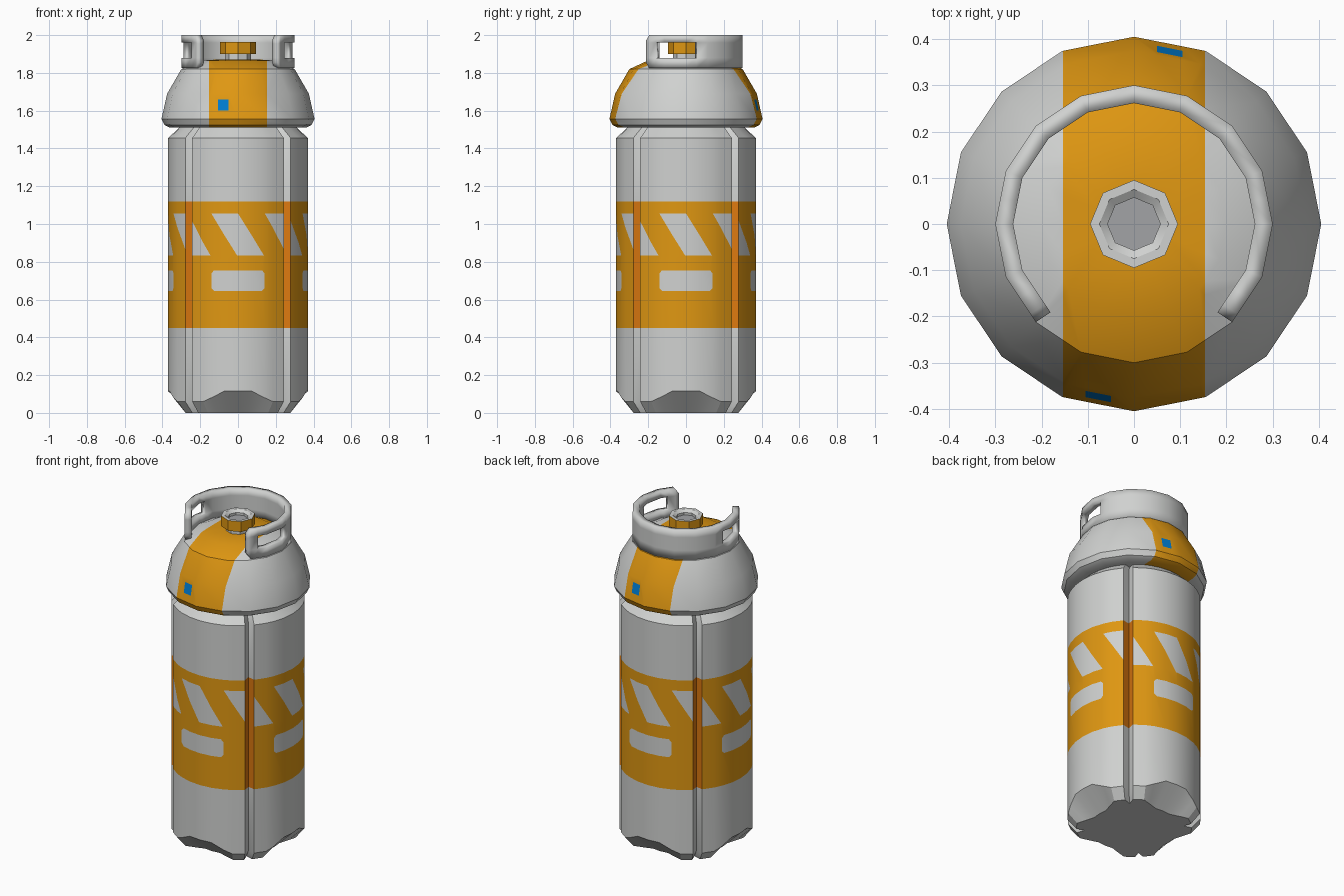
import bpy, bmesh, math
from mathutils import Vector

if "Cube" in bpy.data.objects:
    bpy.data.objects.remove(bpy.data.objects["Cube"])


def material(name, rgb):
    m = bpy.data.materials.new(name)
    m.diffuse_color = (*rgb, 1)
    m.use_nodes = True
    m.node_tree.nodes["Principled BSDF"].inputs["Base Color"].default_value = m.diffuse_color
    return m


GREY = material("light grey", (0.63, 0.64, 0.63))
ORANGE = material("orange", (0.74, 0.31, 0.006))
DEEP = material("deep orange", (0.72, 0.19, 0.005))
BLUE = material("blue", (0.0, 0.2, 0.62))
STEEL = material("steel grey", (0.36, 0.37, 0.38))


def finish(bm, name, mats, recalc=True, angle=30):
    if recalc:
        bmesh.ops.recalc_face_normals(bm, faces=bm.faces)
    me = bpy.data.meshes.new(name)
    bm.to_mesh(me)
    bm.free()
    ob = bpy.data.objects.new(name, me)
    bpy.context.collection.objects.link(ob)
    for m in mats:
        me.materials.append(m)
    bpy.ops.object.select_all(action='DESELECT')
    ob.select_set(True)
    bpy.context.view_layer.objects.active = ob
    bpy.ops.object.shade_smooth_by_angle(angle=math.radians(angle))
    return ob


def polar(deg, r, z):
    """Angle is measured from the front (-y) towards the right (+x)."""
    a = math.radians(deg)
    return Vector((r * math.sin(a), -r * math.cos(a), z))


def skin(bm, rings):
    """Joins closed rings of points with quads and caps both ends."""
    rows = [[bm.verts.new(p) for p in ring] for ring in rings]
    n = len(rows[0])
    for a, b in zip(rows, rows[1:]):
        for i in range(n):
            bm.faces.new((a[i], a[(i + 1) % n], b[(i + 1) % n], b[i]))
    bm.faces.new(rows[0][::-1])
    bm.faces.new(rows[-1])


def lathe(bm, profile, n):
    skin(bm, [[polar(i * 360 / n, r, z) for i in range(n)] for r, z in profile])


def cut(bm, test, co, no):
    faces = [f for f in bm.faces if test(f.calc_center_median())]
    edges = {e for f in faces for e in f.edges}
    verts = {v for f in faces for v in f.verts}
    bmesh.ops.bisect_plane(bm, geom=faces + list(edges) + list(verts), dist=1e-5,
                           plane_co=co, plane_no=no)


# ---- tank body: four curved panels split by vertical grooves ----
# per vertex in a panel: angle, wall radius, base radius, height of lower wall edge
R = 0.37
half = [(0, R, 0.25, 0.115), (11.25, R, 0.25, 0.115), (22.5, R, 0.285, 0.08),
        (30, R, 0.32, 0.06), (41, R, 0.32, 0.06)]
panel = [(-a, *rest) for a, *rest in half[:0:-1]] + half + [(45, 0.33, 0.275, 0.06)]
loop = [(q * 90 + a, r, b, z) for q in range(4) for a, r, b, z in panel]

Z_BAND, Z_RECT, Z_SLANT = (0.45, 1.12), (0.645, 0.755), (0.833, 1.056)
rings = [[polar(a, b, 0) for a, r, b, z in loop], [polar(a, r, z) for a, r, b, z in loop]]
for h in (Z_BAND[0], *Z_RECT, *Z_SLANT, Z_BAND[1], 1.455):
    rings.append([polar(a, r, h) for a, r, b, z in loop])
rings.append([polar(a, r * 0.82, 1.517) for a, r, b, z in loop])
bm = bmesh.new()
skin(bm, rings)


def local(c):
    """Quarter index and angle within that quarter's panel."""
    a = math.degrees(math.atan2(c.x, -c.y))
    q = math.floor((a + 45) / 90)
    return q % 4, a - q * 90


def cut_line(q, rows, limit, a0, z0, a1, z1):
    p0, p1 = polar(q * 90 + a0, R, z0), polar(q * 90 + a1, R, z1)
    radial = polar(q * 90 + (a0 + a1) / 2, 1, 0)

    def test(c):
        quarter, a = local(c)
        return quarter == q and abs(a) < limit and rows[0] < c.z < rows[1] and c.xy.length > 0.3
    cut(bm, test, p0, (p1 - p0).cross(radial).normalized())


SHIFT, CA, CZ = 21.8, 2.5, 0.016
for q in range(4):
    for a in (-45, -22.5, 0, 22.5):
        cut_line(q, Z_SLANT, 41, a, Z_SLANT[1], a + SHIFT, Z_SLANT[0])
    for s in (-1, 1):
        for z, d in ((Z_RECT[0], CZ), (Z_RECT[1], -CZ)):
            cut_line(q, Z_RECT, 22.5, s * 22.5, z + d, s * (22.5 - CA), z)

# band colours: orange with slanted and rectangular windows, deep orange grooves
for f in bm.faces:
    c = f.calc_center_median()
    q, a = local(c)
    if not Z_BAND[0] < c.z < Z_BAND[1]:
        continue
    f.material_index = 1
    if abs(a) > 41:
        f.material_index = 2
    elif Z_SLANT[0] < c.z < Z_SLANT[1]:
        u = a - SHIFT * (Z_SLANT[1] - c.z) / (Z_SLANT[1] - Z_SLANT[0])
        if u < -45 or -22.5 < u < 0 or u > 22.5:
            f.material_index = 0
    elif Z_RECT[0] < c.z < Z_RECT[1] and abs(a) < 22.5:
        corner = (22.5 - abs(a)) / CA + (0.055 - abs(c.z - 0.70)) / CZ
        if corner > 1:
            f.material_index = 0
finish(bm, "tank_body", [GREY, ORANGE, DEEP])

# ---- domed shoulder with a stripe from front to back and two blue labels ----
bm = bmesh.new()
lathe(bm, [(0.30, 1.51), (0.365, 1.512), (0.39, 1.525), (0.405, 1.557), (0.375, 1.69),
           (0.30, 1.82), (0.20, 1.866), (0.08, 1.872)], 16)
STRIPE = 0.1535
for x in (-STRIPE, STRIPE):
    cut(bm, lambda c: True, (x, 0, 0), (1, 0, 0))
for s in (-1, 1):
    def side(c):
        return c.y * s > 0.3 and abs(c.x) < STRIPE and 1.557 < c.z < 1.69
    for x in (0.05, 0.105):
        cut(bm, side, (x * s, 0, 0), (1, 0, 0))

    def column(c):
        return side(c) and 0.05 < c.x * s < 0.105
    for z in (1.60, 1.66):
        cut(bm, column, (0, 0, z), (0, 0, 1))
for f in bm.faces:
    c = f.calc_center_median()
    if abs(c.x) < STRIPE and c.z > 1.511:
        f.material_index = 1
        s = 1 if c.y > 0 else -1
        if 0.05 < c.x * s < 0.105 and 1.60 < c.z < 1.66 and abs(c.y) > 0.3:
            f.material_index = 2
finish(bm, "shoulder_dome", [GREY, ORANGE, BLUE])

# ---- open collar with a hand hole on each side ----
def on_ring(deg, z):
    """Point on a 16-sided ring of corner radius 0.30."""
    off = (deg % 22.5) - 11.25
    r = 0.30 * math.cos(math.radians(11.25)) / math.cos(math.radians(off))
    return polar(deg, r, z)


side_angles = [45, 49, 57, 67.5, 90, 101, 112.5, 135, 157.5]
angles = side_angles + [180] + [360 - a for a in reversed(side_angles)]
bm = bmesh.new()
cols = []
for a in angles:
    end = a in (45, 315)
    levels = (1.855, 1.88, 1.955, 1.97) if end else (1.825, 1.88, 1.96, 2.0)
    cols.append([bm.verts.new(on_ring(a, z)) for z in levels])
for i in range(len(cols) - 1):
    mid = (angles[i] + angles[i + 1]) / 2
    mid = min(mid, 360 - mid)
    for j in range(3):
        if j == 1 and 57 < mid < 101:
            continue
        bm.faces.new((cols[i][j], cols[i + 1][j], cols[i + 1][j + 1], cols[i][j + 1]))
collar = finish(bm, "handle_collar", [GREY], recalc=False)
thick = collar.modifiers.new("thickness", 'SOLIDIFY')
thick.thickness = 0.038
thick.offset = -1
thick.use_even_offset = True

# ---- valve: neck, orange rim, grey top ring and recessed centre ----
bm = bmesh.new()
lathe(bm, [(0.068, 1.85), (0.068, 1.90), (0.095, 1.90), (0.095, 1.963),
           (0.075, 1.963), (0.057, 1.95), (0.057, 1.935)], 8)
for f in bm.faces:
    c = f.calc_center_median()
    if c.xy.length > 0.085 and 1.905 < c.z < 1.96:
        f.material_index = 1
    elif c.xy.length < 0.01 and c.z > 1.9:
        f.material_index = 2
finish(bm, "valve", [GREY, ORANGE, STEEL])
